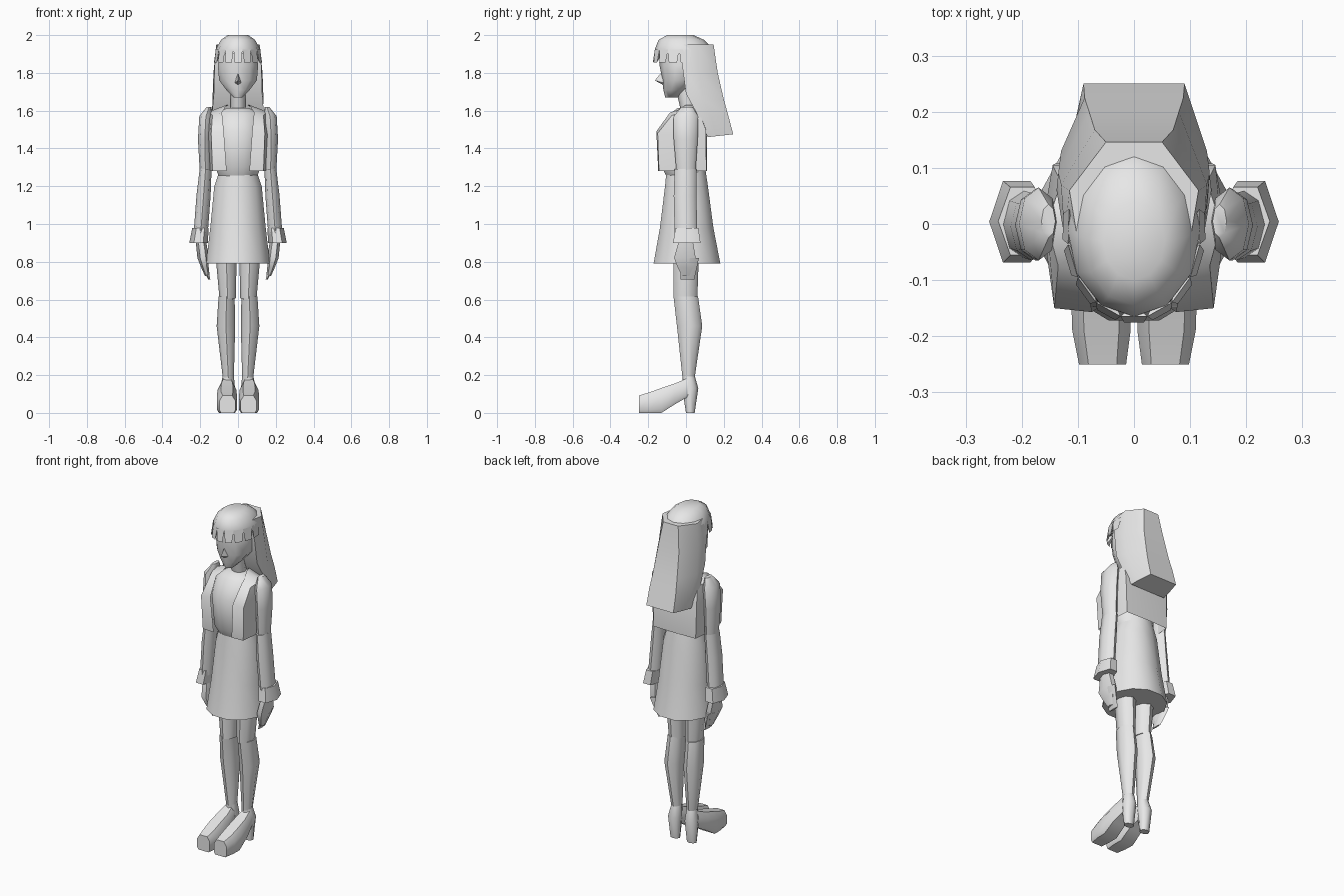
import bpy, math

grey = bpy.data.materials.new("plain grey")
grey.diffuse_color = (0.8, 0.8, 0.8, 1)


def make(name, verts, faces, angle=50):
    me = bpy.data.meshes.new(name)
    me.from_pydata(verts, [], faces)
    me.materials.append(grey)
    ob = bpy.data.objects.new(name, me)
    bpy.context.collection.objects.link(ob)
    bpy.ops.object.select_all(action='DESELECT')
    ob.select_set(True)
    bpy.context.view_layer.objects.active = ob
    bpy.ops.object.mode_set(mode='EDIT')
    bpy.ops.mesh.select_all(action='SELECT')
    bpy.ops.mesh.normals_make_consistent(inside=False)
    bpy.ops.object.mode_set(mode='OBJECT')
    bpy.ops.object.shade_smooth_by_angle(angle=math.radians(angle))
    return ob


def bridge(name, rows, closed=True, caps=True, angle=50):
    """Skin a stack of point rows."""
    n = len(rows[0])
    faces = [(r * n + i, r * n + (i + 1) % n, (r + 1) * n + (i + 1) % n, (r + 1) * n + i)
             for r in range(len(rows) - 1) for i in range(n if closed else n - 1)]
    if caps:
        faces += [tuple(range(n)), tuple(range((len(rows) - 1) * n, len(rows) * n))]
    return make(name, [p for row in rows for p in row], faces, angle)


def loft(name, rings, n=8, side=1, caps=True, turn=0.0, angle=50):
    """Rings are (z, x min, x max, y min, y max)."""
    rows = []
    for z, x0, x1, y0, y1 in rings:
        ang = [2 * math.pi * (i + turn) / n for i in range(n)]
        rows.append([(side * ((x0 + x1) / 2 + (x1 - x0) / 2 * math.cos(a)),
                      (y0 + y1) / 2 + (y1 - y0) / 2 * math.sin(a), z) for a in ang])
    return bridge(name, rows, caps=caps, angle=angle)


def mirrored(half):
    """Complete a half row that ends on or near the centre line."""
    return half + [(-x, y, z) for x, y, z in reversed(half) if x > 0.001]


# Head, nose and neck
loft("head", [(1.93, -.10, .10, -.135, .10), (1.84, -.112, .112, -.14, .10),
              (1.76, -.105, .105, -.125, .06), (1.71, -.065, .065, -.12, .0),
              (1.67, -.025, .025, -.11, -.04)], 10, turn=.5)
make("nose", [(0, -.165, 1.76), (-.02, -.11, 1.745), (.02, -.11, 1.745), (0, -.115, 1.82),
              (0, -.11, 1.73)], [(0, 3, 1), (0, 2, 3), (0, 1, 4), (0, 4, 2), (1, 3, 2, 4)], 30)
loft("neck", [(1.74, -.04, .04, -.06, .04), (1.57, -.04, .04, -.02, .06)], 8)

# Hair crown
loft("hair_crown", [(2.0, -.055, .055, -.10, .04), (1.975, -.09, .09, -.145, .095),
                    (1.925, -.118, .118, -.165, .145), (1.90, -.12, .12, -.165, .148)], 12)

# Long hair falling down the back
bridge("back_hair", [mirrored(r) for r in (
    [(.10, -.03, 1.95), (.115, .06, 1.95), (.05, .146, 1.95)],
    [(.124, -.02, 1.84), (.13, .07, 1.80), (.07, .168, 1.80)],
    [(.128, .0, 1.69), (.135, .09, 1.66), (.08, .20, 1.66)],
    [(.138, .06, 1.58), (.13, .13, 1.57), (.088, .225, 1.57)],
    [(.115, .115, 1.46), (.11, .16, 1.465), (.09, .25, 1.475)])])

# Fringe of tapered locks around the forehead
for i in range(9):
    a = math.radians(-90 + (i - 4) * 23)
    w = math.radians(11.5)

    def rim(t, rx, ry, z):
        return (rx * math.cos(t), -.01 + ry * math.sin(t), z)
    make("fringe_lock", [rim(a - w, .119, .158, 1.925), rim(a + w, .119, .158, 1.925),
                         rim(a + w * .7, .128, .167, 1.855), rim(a - w * .7, .128, .167, 1.855),
                         rim(a, .10, .13, 1.90)],
         [(0, 1, 2, 3), (0, 4, 1), (1, 4, 2), (2, 4, 3), (3, 4, 0)], 30)

# Shirt
loft("shirt", [(1.615, -.06, .06, -.045, .05), (1.585, -.12, .12, -.085, .065),
               (1.49, -.135, .135, -.148, .095), (1.30, -.125, .125, -.132, .095),
               (1.24, -.10, .10, -.10, .10)], 12, turn=.5)

# Open jacket
bridge("jacket", [mirrored(r) for r in (
    [(.075, -.04, 1.605), (.07, -.03, 1.615), (.06, 0, 1.63), (.05, .035, 1.63), (0, .045, 1.63)],
    [(.085, -.085, 1.59), (.135, -.075, 1.575), (.155, 0, 1.595), (.13, .075, 1.58), (0, .08, 1.60)],
    [(.075, -.157, 1.49), (.142, -.15, 1.48), (.163, 0, 1.47), (.145, .105, 1.50), (0, .112, 1.50)],
    [(.06, -.147, 1.28), (.135, -.143, 1.28), (.15, 0, 1.28), (.14, .108, 1.28), (0, .112, 1.28)])],
    closed=False, caps=False)

# Flared skirt
loft("skirt", [(1.30, -.095, .095, -.105, .105), (1.20, -.13, .13, -.115, .12),
               (.98, -.152, .152, -.143, .15), (.79, -.175, .175, -.178, .188)], 12, turn=.5)

for s, tag in ((1, "right"), (-1, "left")):
    # Arm with flared cuff
    loft(tag + "_upper_arm", [(1.62, .14, .165, -.025, .035), (1.57, .135, .205, -.065, .065),
                              (1.45, .14, .212, -.065, .062), (1.27, .142, .202, -.05, .05)], 8, s)
    loft(tag + "_forearm", [(1.29, .14, .203, -.06, .055), (1.15, .145, .22, -.065, .055),
                            (.95, .16, .235, -.06, .06)], 8, s)
    loft(tag + "_cuff", [(.98, .155, .242, -.065, .075), (.90, .16, .258, -.08, .088)], 6, s)
    # Hand and fingers
    loft(tag + "_hand", [(.92, .17, .225, -.04, .04), (.82, .155, .215, -.072, .06),
                         (.77, .155, .195, -.05, .045), (.725, .15, .175, -.025, .02)], 6, s)
    loft(tag + "_fingers", [(.82, .165, .21, -.02, .07), (.77, .155, .19, -.03, .06),
                            (.705, .145, .157, -.03, .045)], 5, s)
    # Leg
    loft(tag + "_thigh", [(.95, .01, .115, -.07, .07), (.78, .008, .114, -.067, .066),
                          (.605, .012, .098, -.065, .06)], 8, s)
    loft(tag + "_lower_leg", [(.615, .018, .103, -.066, .064), (.46, .015, .113, -.048, .086),
                              (.18, .022, .08, -.018, .045)], 8, s)
    loft(tag + "_heel", [(.20, .022, .08, -.018, .045), (.13, .016, .095, -.02, .065),
                         (.0, .025, .085, .0, .046)], 8, s)
    # Foot, swept from the ankle to the toe: (y, low z, high z, inner x, outer x)
    rows = []
    for y, lo, hi, xi, xo in ((.01, .085, .185, .025, .09), (-.06, .045, .155, .008, .108),
                              (-.13, .0, .132, .006, .112), (-.19, .0, .11, .006, .11),
                              (-.25, .0, .092, .014, .098)):
        q = (hi - lo) * .3
        c = (xo - xi) * .2
        rows.append([(s * x, y, z) for x, z in (
            (xi + c, hi), (xo - c, hi), (xo, hi - q), (xo, lo + q * .5),
            (xo - c * .5, lo), (xi + c * .5, lo), (xi, lo + q * .5), (xi, hi - q))])
    bridge(tag + "_foot", rows)
